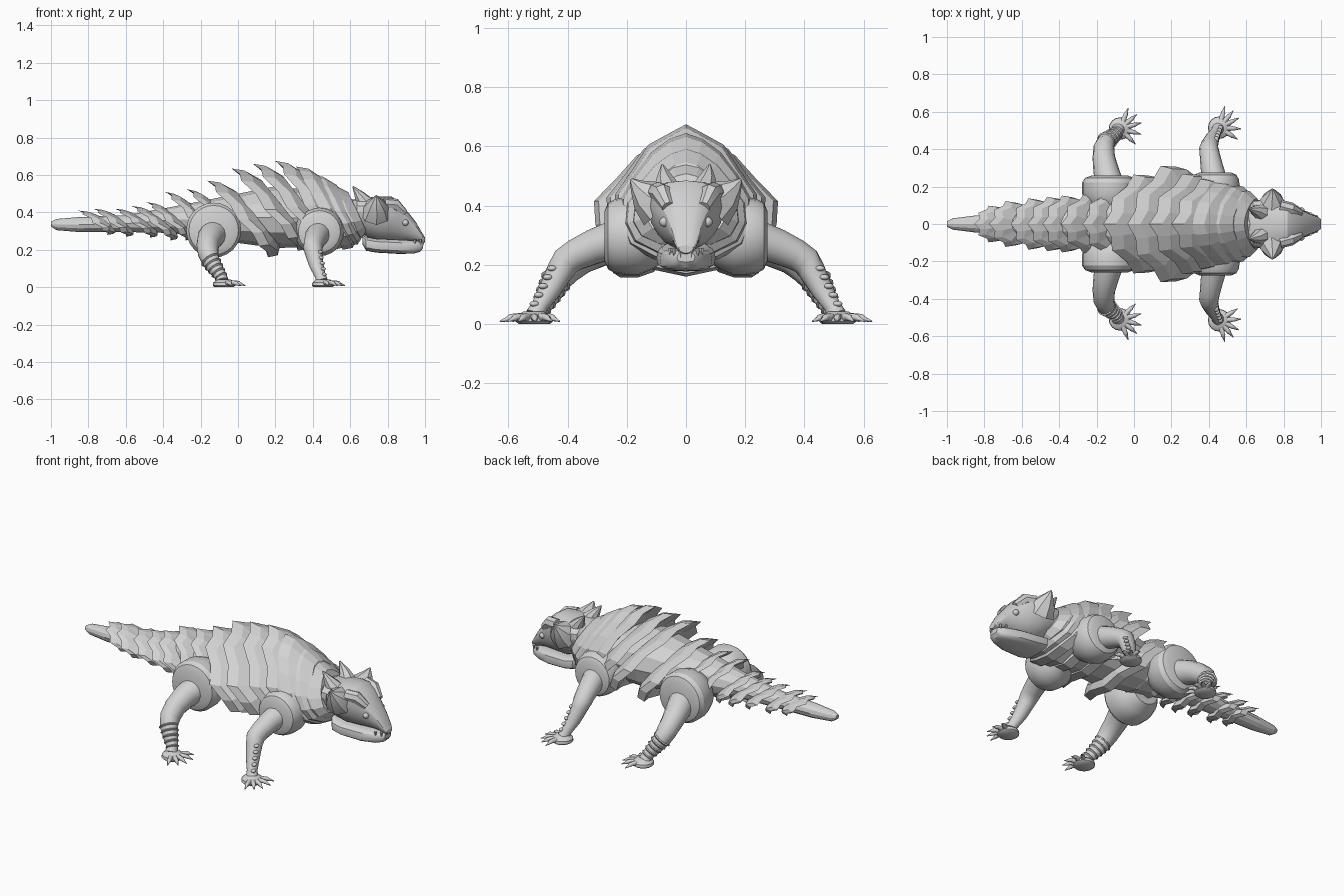
import bpy, bmesh, math
from mathutils import Vector

if "Cube" in bpy.data.objects:
    bpy.data.objects.remove(bpy.data.objects["Cube"])

bone = bpy.data.materials.new("pale_grey")
bone.diffuse_color = (0.65, 0.65, 0.65, 1)
bone.use_nodes = True
bone.node_tree.nodes["Principled BSDF"].inputs["Base Color"].default_value = bone.diffuse_color


def loft(name, rings, angle=0.0):
    """Skin a list of equal rings, cap both ends; angle > 0 shades smooth below it."""
    bm = bmesh.new()
    vs = [[bm.verts.new(p) for p in r] for r in rings]
    n = len(rings[0])
    for a, b in zip(vs, vs[1:]):
        for i in range(n):
            j = (i + 1) % n
            bm.faces.new((a[i], a[j], b[j], b[i]))
    bm.faces.new(vs[0])
    bm.faces.new(vs[-1])
    bmesh.ops.recalc_face_normals(bm, faces=bm.faces)
    me = bpy.data.meshes.new(name)
    bm.to_mesh(me)
    bm.free()
    me.materials.append(bone)
    if angle:
        me.polygons.foreach_set("use_smooth", [True] * len(me.polygons))
        me.set_sharp_from_angle(angle=math.radians(angle))
    ob = bpy.data.objects.new(name, me)
    bpy.context.collection.objects.link(ob)
    return ob


def tube(name, pts, n=12, angle=50):
    """Round limb through points (x, y, z, radius)."""
    ps = [Vector(p[:3]) for p in pts]
    rings = []
    for i, p in enumerate(ps):
        d = ps[min(i + 1, len(ps) - 1)] - ps[max(i - 1, 0)]
        q = d.to_track_quat('Z', 'Y')
        rings.append([p + q @ Vector((math.cos(t), math.sin(t), 0)) * pts[i][3]
                      for t in (2 * math.pi * k / n for k in range(n))])
    return loft(name, rings, angle)


def spow(v, p):
    return math.copysign(abs(v) ** p, v)


def section(x, zb, zt, hw, n=16, p=1.0, taper=0.0):
    """Upright cross-section at x; p < 1 is boxier, taper narrows the bottom."""
    out = []
    for k in range(n):
        t = 2 * math.pi * k / n
        s, c = spow(math.sin(t), p), spow(math.cos(t), p)
        out.append(Vector((x, hw * s * (1 - taper * (1 - c) / 2),
                           (zb + zt) / 2 + (zt - zb) / 2 * c)))
    return out


def ball(name, loc, r, scale=(1, 1, 1)):
    bm = bmesh.new()
    bmesh.ops.create_uvsphere(bm, u_segments=12, v_segments=8, radius=r)
    me = bpy.data.meshes.new(name)
    bm.to_mesh(me)
    bm.free()
    me.materials.append(bone)
    me.polygons.foreach_set("use_smooth", [True] * len(me.polygons))
    ob = bpy.data.objects.new(name, me)
    ob.location, ob.scale = loc, scale
    bpy.context.collection.objects.link(ob)
    return ob


# Body and tail core: x, bottom, top, half width
core = [(-1, .325, .35, .015), (-.97, .305, .365, .03), (-.85, .295, .375, .045),
        (-.6, .295, .385, .06), (-.35, .29, .43, .08), (-.1, .25, .48, .14),
        (.2, .21, .54, .20), (.45, .215, .51, .18), (.58, .25, .48, .13), (.68, .28, .45, .10)]
loft("body_core", [section(*c, n=12) for c in core])

# Armour plates: top x, top z, bottom x, bottom z, half width
plates = [(-.855, .41, -.70, .28, .10), (-.775, .42, -.60, .27, .125),
          (-.66, .42, -.47, .265, .14), (-.57, .435, -.36, .25, .148),
          (-.49, .455, -.28, .25, .155), (-.39, .51, -.15, .24, .16),
          (-.275, .525, -.02, .235, .18), (-.165, .57, .16, .16, .28),
          (-.035, .635, .32, .195, .33), (.08, .66, .44, .195, .285),
          (.20, .675, .51, .20, .255), (.31, .645, .56, .20, .235),
          (.39, .60, .585, .22, .215), (.46, .55, .60, .25, .19)]


def plate_ring(p, scale, shift, jag, sag):
    """Slanted ring of a plate; sag moves its widest point below the middle."""
    xt, zt, xb, zb, hw = p
    cx, cz = (xt + xb) / 2, (zt + zb) / 2
    out = []
    for k in range(16):
        t = 2 * math.pi * k / 16
        s = scale * (1 - 0.06 * jag * (k % 2))
        c, w = math.cos(t), math.sin(t)
        w *= (1 - sag * c) / (1 + sag * sag / 2)
        out.append(Vector((cx + (xt - cx) * c * s + shift + 0.02 * jag * (k % 2),
                           hw * w * s, cz + (zt - cz) * c * s)))
    return out


for i, p in enumerate(plates):
    jag = 0.2 if i > 10 else 1
    sag = .35 if i > 6 else .2
    steps = [(.55, .045), (1, 0), (.92, .04), (.55, .08)] if i < 7 else \
            [(.65, .04), (1, 0), (.95, .06), (.72, .11)]
    loft("armour_plate_%d" % (i + 1),
         [plate_ring(p, s, f, jag * (s > .8), sag) for s, f in steps])

# Neck collars
for i, (x, zb, zt, hw) in enumerate([(.54, .24, .51, .15), (.59, .26, .48, .13)]):
    loft("neck_collar_%d" % (i + 1),
         [section(x - .03, zb + .03, zt - .03, hw - .03), section(x - .01, zb, zt, hw),
          section(x + .02, zb + .01, zt - .01, hw - .01),
          section(x + .03, zb + .04, zt - .04, hw - .04)], 40)

# Skull, wide at the brow and narrow at the cheeks, and lower jaw
skull = [(.605, .34, .46, .09), (.635, .30, .475, .15), (.70, .265, .48, .16),
         (.76, .25, .485, .16), (.82, .25, .485, .14), (.86, .25, .46, .115),
         (.91, .25, .40, .082), (.95, .245, .35, .062), (.985, .235, .29, .045),
         (1.0, .24, .265, .03)]
loft("skull", [section(*s, n=18, p=.85, taper=.42) for s in skull], 25)
jaw = [(.665, .23, .28, .07), (.685, .195, .27, .095), (.74, .185, .26, .10),
       (.86, .178, .255, .088), (.94, .18, .25, .062), (.975, .19, .245, .045),
       (.99, .21, .24, .03)]
loft("lower_jaw", [section(*s, p=.6) for s in jaw], 35)

# Paired head parts
for s, side in ((-1, "right"), (1, "left")):
    tube(side + "_side_horn", [(.735, .09 * s, .40, .085), (.74, .135 * s, .435, .06),
                               (.74, .165 * s, .465, .028), (.74, .187 * s, .49, .004)], 8, 30)
    tube(side + "_crown_horn", [(.68, .06 * s, .445, .05), (.65, .072 * s, .49, .03),
                                (.615, .08 * s, .538, .004)], 8, 30)
    tube(side + "_brow_ridge", [(.78, .095 * s, .445, .035), (.84, .08 * s, .44, .035),
                                (.89, .06 * s, .395, .022)], 8, 40)
    ball(side + "_eye", (.895, .073 * s, .345), .017)
    for k, (x, y) in enumerate([(.99, .018), (.975, .04), (.945, .053)]):
        tube("%s_tooth_%d" % (side, k + 1), [(x, y * s, .255, .009), (x, y * s, .222, .001)], 6)

# Limbs: barrel joint, leg path, foot
limbs = {
    "front": dict(c=(.435, .297), r=.125, out=.275, bulge=1.05,
                  leg=[(.43, .24, .285, .066), (.415, .31, .262, .060), (.405, .37, .235, .054),
                       (.40, .405, .212, .052), (.405, .425, .18, .046), (.42, .46, .115, .038),
                       (.44, .495, .06, .029), (.45, .51, .03, .033)],
                  foot=(.455, .515), toes=(-32, -3, 26, 50, 75)),
    "rear": dict(c=(-.13, .305), r=.147, out=.258, bulge=1.0,
                 leg=[(-.13, .21, .285, .076), (-.15, .29, .262, .068), (-.162, .36, .225, .06),
                      (-.16, .41, .185, .056), (-.148, .44, .145, .049), (-.12, .465, .098, .041),
                      (-.09, .49, .055, .032), (-.085, .505, .03, .036)],
                 foot=(-.075, .51), toes=(-45, -15, 15, 40, 68)),
}
for part, d in limbs.items():
    (cx, cz), r, out = d["c"], d["r"], d["out"]
    fx, fy = d["foot"]
    for s, side in ((-1, "right"), (1, "left")):
        nm = side + "_" + part
        prof = [(.06, .6), (.11, .88), (.16, d["bulge"]), (.20, d["bulge"]), (out - .035, 1),
                (out - .012, .9), (out, .68)]
        tube(nm + "_joint", [(cx, y * s, cz, r * k) for y, k in prof], 24, 30)
        leg = [(x, y * s, z, q) for x, y, z, q in d["leg"]]
        tube(nm + "_leg", leg, 14, 60)
        # Ridges around the shin
        a, b = Vector(leg[4]), Vector(leg[6])
        for k in range(5):
            p = a.lerp(b, k / 4)
            if part == "rear":
                u = (b - a).xyz.normalized() * .009
                pts = [(*(p.xyz + u * m), p[3] + g) for m, g in ((-1, -.004), (0, .006), (1, -.004))]
                tube("%s_shin_ring_%d" % (nm, k + 1), pts, 14, 60)
            else:
                ball("%s_shin_stud_%d" % (nm, k + 1),
                     (p.x + p[3] * .75, p.y + s * p[3] * .6, p.z + .008), .015, (.9, 1.1, .65))
        # Flat pad and clawed toes
        tube(nm + "_foot_pad", [(fx, fy * s, 0, .05), (fx, fy * s, .008, .06),
                                (fx, fy * s, .024, .058), (fx, fy * s, .042, .036)], 16, 40)
        for k, deg in enumerate(d["toes"]):
            ux, uy = math.cos(math.radians(deg)), math.sin(math.radians(deg)) * s
            toe = [(.03, .024, .014), (.06, .022, .014), (.072, .024, .011), (.083, .021, .012),
                   (.092, .017, .008), (.118, .009, .002)]
            tube("%s_toe_%d" % (nm, k + 1),
                 [(fx + ux * m, fy * s + uy * m, z, q) for m, z, q in toe], 8, 50)
